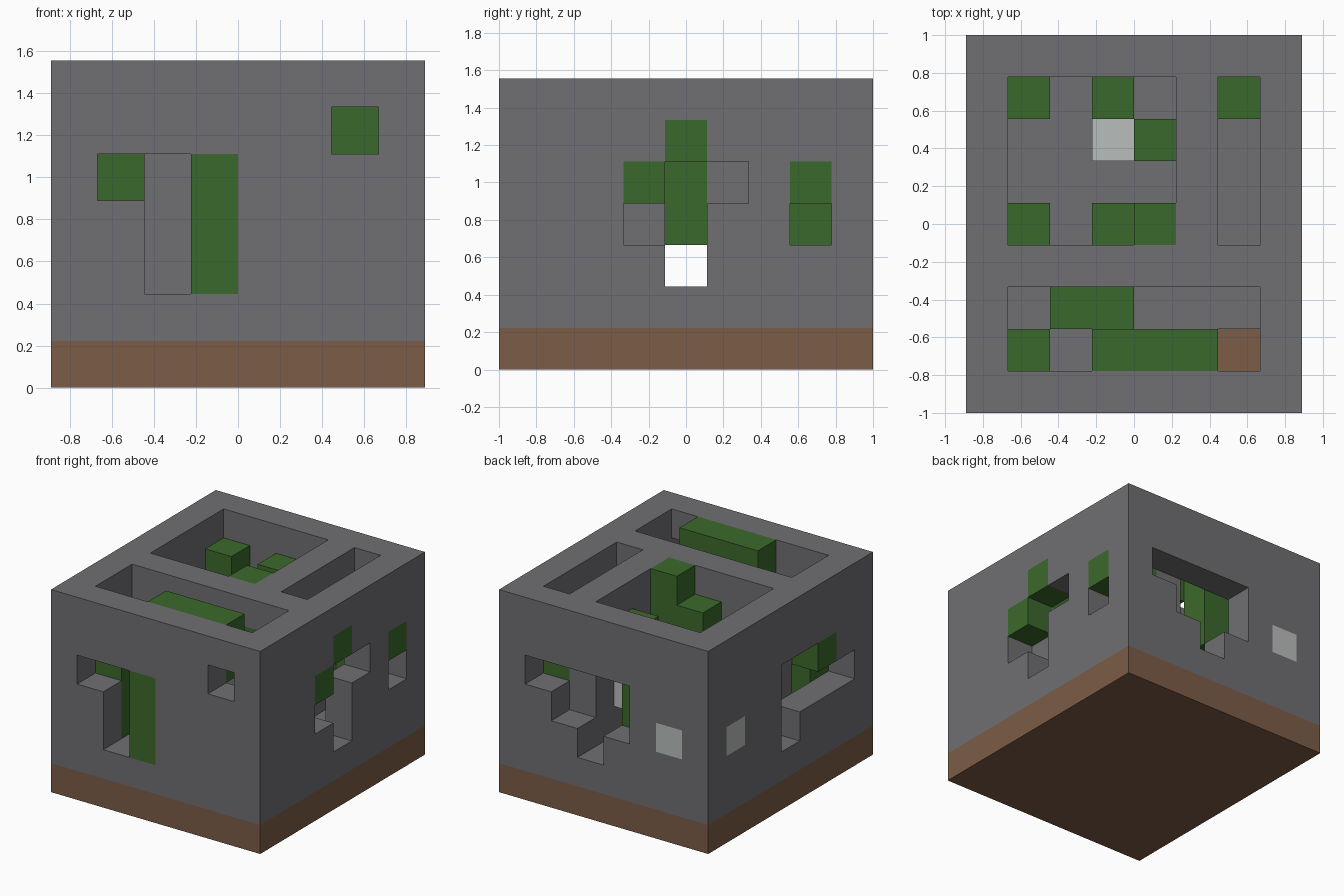
import bpy
import bmesh
from itertools import product
from mathutils import Vector

if "Cube" in bpy.data.objects:
    bpy.data.objects.remove(bpy.data.objects["Cube"], do_unlink=True)

NX, NY, NZ = 8, 9, 7          # size in blocks
S = 2 / NY                    # edge of one block


def material(name, rgb):
    mat = bpy.data.materials.new(name)
    mat.use_nodes = True
    mat.diffuse_color = (*rgb, 1)
    mat.node_tree.nodes["Principled BSDF"].inputs["Base Color"].default_value = (*rgb, 1)
    return mat


PARTS = {
    "brown_base": material("earth brown", (0.20, 0.107, 0.061)),
    "stone_walls": material("stone grey", (0.162, 0.156, 0.165)),
    "green_blocks": material("leaf green", (0.044, 0.141, 0.025)),
    "pale_blocks": material("pale grey", (0.485, 0.515, 0.503)),
}
cells = {}


def fill(part, x, y, z):
    """Set a box of blocks; each range is one index or a (first, last) pair. None carves."""
    spans = [(r, r) if isinstance(r, int) else r for r in (x, y, z)]
    for c in product(*(range(a, b + 1) for a, b in spans)):
        if part:
            cells[c] = part
        else:
            cells.pop(c, None)


# Solid body with an earth layer below
fill("stone_walls", (0, NX - 1), (0, NY - 1), (1, NZ - 1))
fill("brown_base", (0, NX - 1), (0, NY - 1), 0)

# Three rooms open at the top, and a pit down to the earth
TOP = (2, 6)
fill(None, (1, 4), (4, 7), TOP)
fill(None, 6, (4, 7), TOP)
fill(None, (1, 6), (1, 2), TOP)
fill(None, 6, 1, 1)

# Front wall openings
fill(None, (1, 2), 0, 4)
fill(None, 2, 0, (2, 3))
fill(None, 6, 0, 5)
# Back wall stepped opening
for x, low in ((3, 3), (4, 2), (5, 3), (6, 4)):
    fill(None, x, 8, (low, 4))
# Openings on the +x side and through the inner partition
fill(None, 7, 3, 3)
fill(None, 7, 4, (2, 4))
fill(None, 7, 5, 4)
fill(None, 7, 7, 3)
fill(None, 5, 4, 2)
# Openings on the -x side
fill(None, 0, (1, 4), 3)
fill(None, 0, (3, 4), 4)
fill(None, 0, 4, 2)

# Green blocks set flush in the outer walls
GREEN = "green_blocks"
fill(GREEN, 3, 0, (2, 4))
fill(GREEN, 7, 3, 4)
fill(GREEN, 7, 4, 5)
fill(GREEN, 7, 7, 4)
fill(GREEN, 0, 2, 4)
# Green blocks in the partitions
fill(GREEN, (5, 6), 3, 5)
fill(GREEN, 5, 4, (3, 4))
# Green blocks in the front room
fill(GREEN, 1, 1, (2, 4))
fill(GREEN, (3, 5), 1, (5, 6))
fill(GREEN, (2, 3), 2, 5)
# Green blocks in the large and narrow rooms
fill(GREEN, 1, 7, (4, 5))
fill(GREEN, 3, 7, (3, 5))
fill(GREEN, 4, 6, 5)
fill(GREEN, 4, 4, (3, 6))
fill(GREEN, 3, 4, (3, 5))
fill(GREEN, 1, 4, (3, 5))
fill(GREEN, 6, 7, (3, 4))

# Pale blocks, inside and flush in the back and -x walls
PALE = "pale_blocks"
fill(PALE, 1, (7, 8), 3)
fill(PALE, 0, 7, 3)
fill(PALE, (3, 4), 6, 3)


def build(part, mat):
    """Mesh the exposed sides of every block belonging to one part."""
    bm = bmesh.new()
    for c in (c for c, p in cells.items() if p == part):
        mid = Vector(c) + Vector((0.5, 0.5, 0.5))
        for axis, sign in product(range(3), (-1, 1)):
            n = Vector((0, 0, 0))
            n[axis] = sign
            if tuple(int(a + b) for a, b in zip(c, n)) in cells:
                continue
            u = Vector((0, 0, 0))
            u[(axis + 1) % 3] = 0.5
            v = n.cross(u)
            o = mid + n / 2 - Vector((NX / 2, NY / 2, 0))
            corners = (o - u - v, o + u - v, o + u + v, o - u + v)
            bm.faces.new([bm.verts.new(p * S) for p in corners])
    bmesh.ops.remove_doubles(bm, verts=bm.verts, dist=S / 100)
    bmesh.ops.dissolve_limit(bm, angle_limit=0.01, verts=bm.verts, edges=bm.edges)
    mesh = bpy.data.meshes.new(part)
    bm.to_mesh(mesh)
    bm.free()
    mesh.materials.append(mat)
    bpy.context.scene.collection.objects.link(bpy.data.objects.new(part, mesh))


for part_name, part_mat in PARTS.items():
    build(part_name, part_mat)
